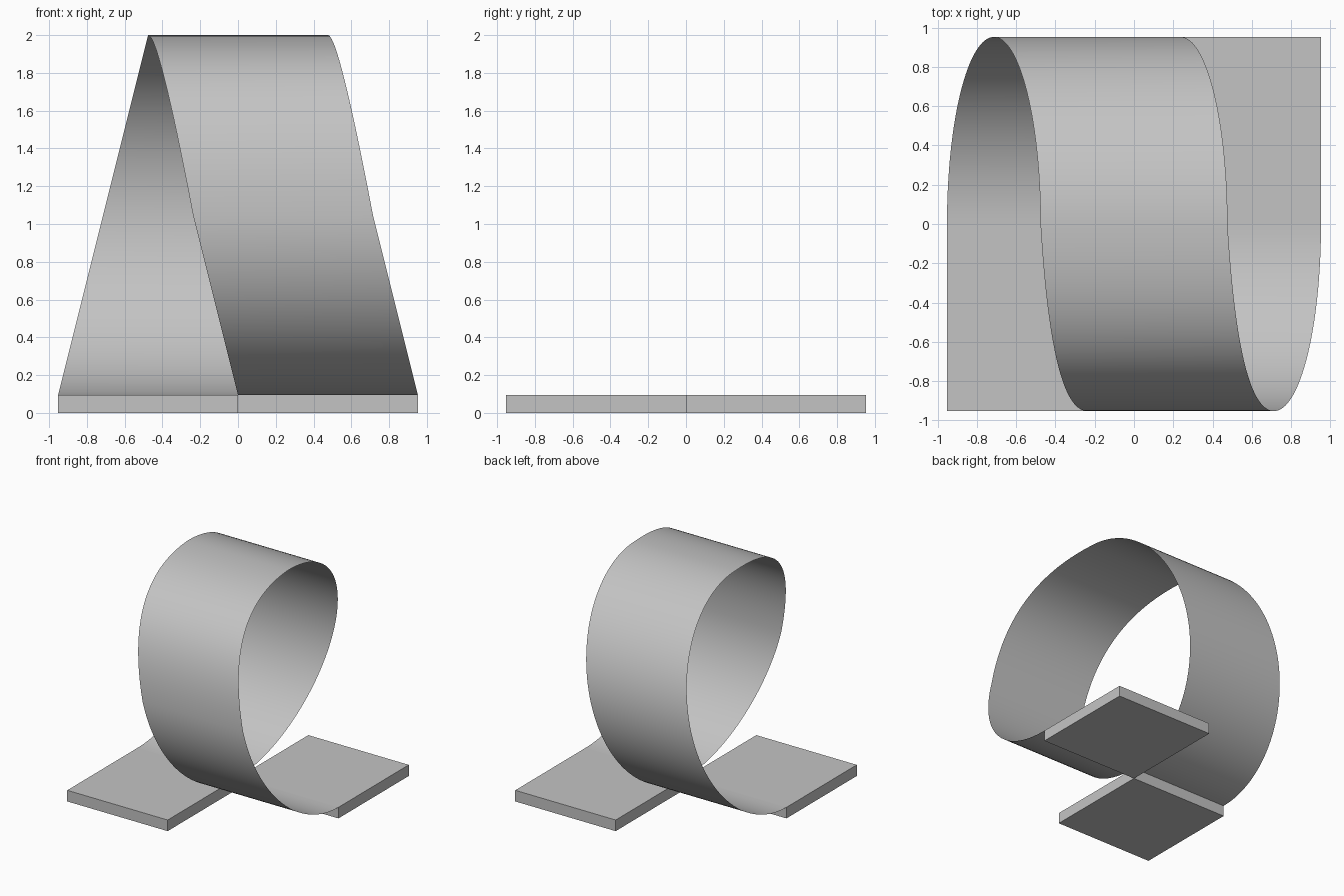
import bpy, bmesh, math

cube = bpy.data.objects.get("Cube")
if cube:
    bpy.data.objects.remove(cube, do_unlink=True)

U = 2 / 2.1          # slab side and loop radius
THICK = U / 10       # slab thickness
STEPS = 32           # divisions per quarter of the loop

grey = bpy.data.materials.new("plain grey")
grey.use_nodes = True
colour = (0.55, 0.55, 0.55, 1)
grey.diffuse_color = colour
grey.node_tree.nodes["Principled BSDF"].inputs["Base Color"].default_value = colour


def add_object(name, bm):
    mesh = bpy.data.meshes.new(name)
    bm.to_mesh(mesh)
    bm.free()
    obj = bpy.data.objects.new(name, mesh)
    bpy.context.collection.objects.link(obj)
    mesh.materials.append(grey)
    return obj


# Two square slabs that meet at one corner
def slab(name, side):
    bm = bmesh.new()
    bmesh.ops.create_cube(bm, size=1)
    bmesh.ops.scale(bm, vec=(U, U, THICK), verts=bm.verts)
    bmesh.ops.translate(bm, vec=(side * U / 2, side * U / 2, THICK / 2), verts=bm.verts)
    add_object(name, bm)


slab("front_slab", -1)
slab("back_slab", 1)


# Path of the ribbon's edge: four quarters, each drifting sideways
def loop_point(quarter, t):
    a = t * math.pi / 2
    s, c = math.sin(a), math.cos(a)
    if quarter == 0:
        x, y, z = (1 - c) / 4, s, -c
    elif quarter == 1:
        x, y, z = (1 + s) / 4, c, s
    elif quarter == 2:      # fuller parabolic shoulder
        x = 0.5 + 0.12 * t * (1 - t) + t * t / 4
        y, z = -(1 - (1 - t) ** 2), 1 - t * t
    else:
        x, y, z = 0.75 + s / 4, -c, -s
    return (x - 1) * U, y * U, THICK + (z + 1) * U


path = [loop_point(q, i / STEPS) for q in range(4) for i in range(STEPS)]
path.append(loop_point(3, 1))

# Thin ribbon loop swept across one slab width
bm = bmesh.new()
rows = [(bm.verts.new(p), bm.verts.new((p[0] + U, p[1], p[2]))) for p in path]
for (a, b), (c, d) in zip(rows, rows[1:]):
    bm.faces.new((a, c, d, b)).smooth = True
# Turn the faces outwards
bmesh.ops.recalc_face_normals(bm, faces=bm.faces)
bm.faces.ensure_lookup_table()
top = bm.faces[2 * STEPS]
if top.normal.z < 0:
    bmesh.ops.reverse_faces(bm, faces=bm.faces)
add_object("ribbon_loop", bm)
